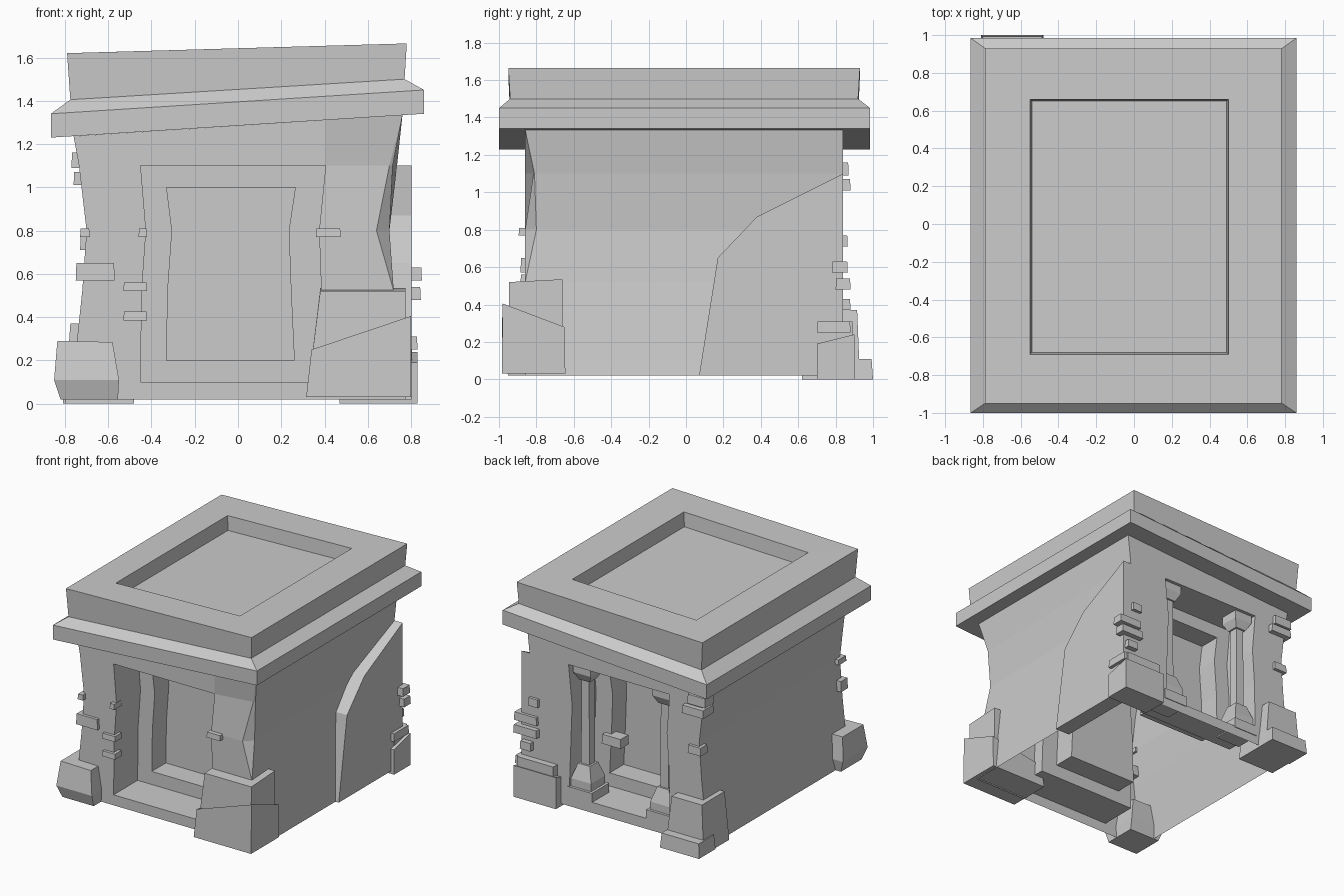
import bpy, bmesh
from mathutils import Vector

if "Cube" in bpy.data.objects:
    bpy.data.objects.remove(bpy.data.objects["Cube"])


def finish(name, bm):
    me = bpy.data.meshes.new(name)
    bm.to_mesh(me)
    bm.free()
    ob = bpy.data.objects.new(name, me)
    bpy.context.collection.objects.link(ob)
    return ob


def loft(name, rings):
    """Closed skin through equal-length rings, capped at both ends."""
    bm = bmesh.new()
    vs = [[bm.verts.new(p) for p in r] for r in rings]
    n = len(vs[0])
    for a, b in zip(vs, vs[1:]):
        for i in range(n):
            bm.faces.new((a[i], a[(i + 1) % n], b[(i + 1) % n], b[i]))
    bm.faces.new(vs[0][::-1])
    bm.faces.new(vs[-1])
    bmesh.ops.recalc_face_normals(bm, faces=bm.faces)
    return finish(name, bm)


def rect(x0, x1, y0, y1, zl, zr=None, sy=0.0):
    """Rectangle whose height runs from zl to zr along x, and by sy along y."""
    zr = zl if zr is None else zr
    return [(x0, y0, zl), (x1, y0, zr), (x1, y1, zr + sy), (x0, y1, zl + sy)]


def box(name, x0, x1, y0, y1, z0, z1, zr=None, sy=0.0, inset=0.0):
    i = inset
    return loft(name, [rect(x0, x1, y0, y1, z0),
                       rect(x0 + i, x1 - i, y0 + i, y1 - i, z1, zr, sy)])


# Body shell: pinched waist, chipped front right corner, open underneath
FRONT, BACK = -0.86, 0.84
levels = [(0.02, .775), (0.10, .765), (0.52, .72), (0.80, .70), (1.10, .735), (None, .76)]
hole_l = [-.45, -.45, -.445, -.425, -.45, -.45]
hole_r = [.40, .40, .385, .375, .405, .405]
chip = {3: ((.64, FRONT), (.70, -.80)), 4: ((.70, -.815), (.715, -.81))}
bm = bmesh.new()
grid = []
for k, (z, hx) in enumerate(levels):
    a, b = chip.get(k, ((hx, FRONT), (hx, FRONT)))
    pts = [(-hx, FRONT), (hole_l[k], FRONT), (hole_r[k], FRONT), a, b,
           (hx, BACK), (hole_r[k], BACK), (hole_l[k], BACK), (-hx, BACK)]
    grid.append([bm.verts.new((x, y, 1.285 + .064 * x if z is None else z)) for x, y in pts])
for k in range(len(levels) - 1):
    for i in range(9):
        if i in (1, 6) and 1 <= k <= 3:
            continue
        j = (i + 1) % 9
        bm.faces.new((grid[k][i], grid[k][j], grid[k + 1][j], grid[k + 1][i]))

# Stepped doorway niches, front and back
for i, d in ((1, 1), (6, -1)):
    loop = [grid[k][i] for k in (1,)] + [grid[k][i + 1] for k in (1, 2, 3, 4)] \
        + [grid[k][i] for k in (4, 3, 2)]
    y0 = loop[0].co.y
    outer = [v.co.copy() for v in loop]
    inner = []
    for p in outer:
        x = p.x + .12 if p.x < 0 else p.x - .14
        z = .20 if p.z < .15 else 1.0 if p.z > 1.05 else p.z
        inner.append(Vector((x, p.y, z)))
    for shape, depth in ((outer, .29), (inner, .29), (inner, .46)):
        nxt = [bm.verts.new((p.x, y0 + d * depth, p.z)) for p in shape]
        for m in range(8):
            n = (m + 1) % 8
            bm.faces.new((loop[m], loop[n], nxt[n], nxt[m]))
        loop = nxt
    bm.faces.new(loop)
bmesh.ops.remove_doubles(bm, verts=bm.verts, dist=.0005)
finish("body_shell", bm)

# Tilted cornice and sunken roof
loft("roof_cornice", [
    rect(-.865, .86, -1, .985, 1.23, 1.34),
    rect(-.865, .86, -1, .985, 1.34, 1.45),
    rect(-.775, .77, -.94, .92, 1.405, 1.50),
    rect(-.79, .78, -.95, .93, 1.62, 1.665),
    rect(-.55, .50, -.69, .66, 1.627, 1.657),
    rect(-.54, .49, -.68, .65, 1.52, 1.55)])

# Raised plaster slab on the right side
slab = [(.07, .02), (.84, .02), (.84, 1.10), (.38, .87), (.17, .65)]
loft("side_slab", [[(x, y, z) for y, z in slab] for x in (.68, .803)])

# Corner stones
loft("front_right_stone_lower", [
    rect(.315, .80, -.985, -.645, .03),
    [(.34, -.985, .25), (.80, -.98, .405), (.80, -.65, .28), (.34, -.65, .20)]])
loft("front_right_stone_upper", [
    rect(.34, .775, -.95, -.66, .20),
    rect(.38, .775, -.945, -.66, .52, .52, .015)])
loft("front_left_stone", [
    rect(-.82, -.555, -.95, -.70, .02),
    rect(-.85, -.55, -.98, -.68, .11),
    rect(-.835, -.58, -.95, -.70, .29, .285)])
box("back_right_stone", .47, .83, .70, .90, 0, .19, .19, .05)
box("back_right_stone_upper", .50, .805, .74, .89, .15, .31)
loft("back_left_stone", [
    rect(-.80, -.48, .62, .93, 0), rect(-.775, -.52, .64, .915, .37)])
box("back_left_step", -.81, -.48, .80, 1.0, 0, .11, .11, -.0, .008)

# Columns standing in the back niche
for side, cx in (("right", .31), ("left", -.36)):
    def sq(r, z):
        return rect(cx - r, cx + r, .74 - r, .74 + r, z)
    loft(side + "_column_plinth", [sq(.105, .09), sq(.105, .17)])
    loft(side + "_column_base", [sq(.085, .17), sq(.085, .23), sq(.05, .34)])
    loft(side + "_column_shaft", [sq(.035, .33), sq(.032, 1.0)])
    loft(side + "_column_capital", [sq(.045, .98), sq(.075, 1.04), sq(.075, 1.10)])

# Exposed bricks
bricks = [
    (-.75, -.57, -.885, -.80, .57, .65), (-.53, -.42, -.885, -.80, .52, .56),
    (-.53, -.42, -.885, -.80, .385, .425), (-.73, -.685, -.895, -.80, .77, .81),
    (-.46, -.42, -.895, -.80, .77, .81), (.36, .475, -.895, -.80, .77, .81),
    (-.77, -.62, .76, .87, 1.09, 1.16), (-.76, -.58, .75, .88, 1.01, 1.07),
    (-.73, -.62, .78, .865, .71, .77), (.65, .73, .80, .865, .71, .77),
    (.66, .85, .78, .865, .57, .63), (.65, .845, .80, .88, .48, .54),
    (.70, .79, .80, .88, .37, .43), (.66, .83, .70, .88, .25, .31),
    (.14, .30, .49, .59, .43, .50)]
for n, b in enumerate(bricks):
    box("brick_%02d" % (n + 1), *b, inset=.003)
